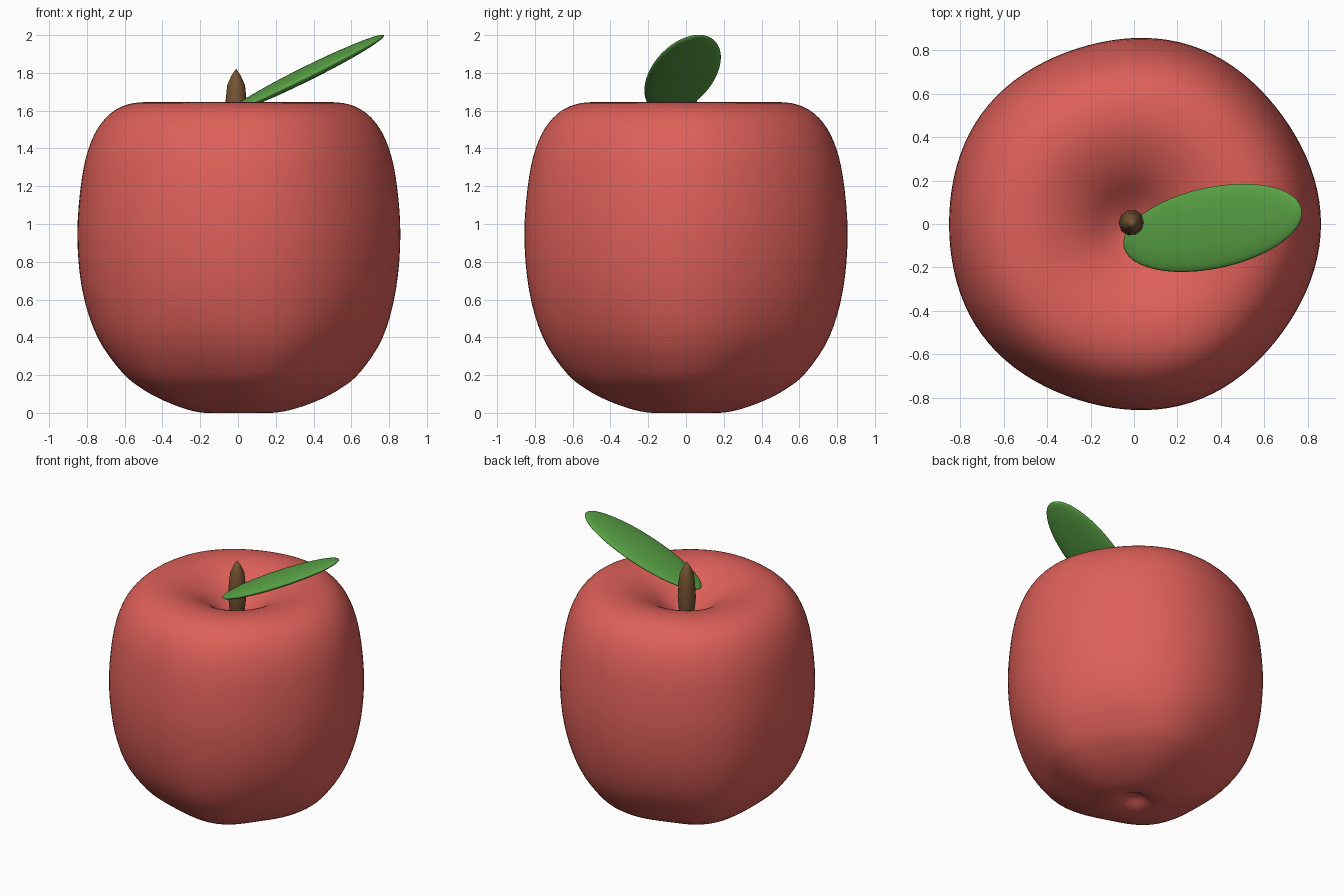
import bpy, bmesh, math
from mathutils import Vector, Matrix

if "Cube" in bpy.data.objects:
    bpy.data.objects.remove(bpy.data.objects["Cube"])


def material(name, rgb):
    m = bpy.data.materials.new(name)
    m.diffuse_color = (*rgb, 1)
    m.use_nodes = True
    m.node_tree.nodes["Principled BSDF"].inputs["Base Color"].default_value = m.diffuse_color
    return m


def finish(bm, name, mat):
    bmesh.ops.recalc_face_normals(bm, faces=bm.faces)
    for f in bm.faces:
        f.smooth = True
    mesh = bpy.data.meshes.new(name)
    bm.to_mesh(mesh)
    bm.free()
    mesh.materials.append(mat)
    ob = bpy.data.objects.new(name, mesh)
    bpy.context.collection.objects.link(ob)
    return ob


def smooth_profile(pts, steps):
    """Catmull-Rom curve through (radius, height) points."""
    p = [Vector(q) for q in pts]
    p = [2 * p[0] - p[1]] + p + [2 * p[-1] - p[-2]]
    out = []
    for a, b, c, d in zip(p, p[1:], p[2:], p[3:]):
        for i in range(steps):
            t = i / steps
            out.append(0.5 * (2 * b + (c - a) * t + (2 * a - 5 * b + 4 * c - d) * t * t
                              + (3 * b - a - 3 * c + d) * t ** 3))
    return out + [p[-2]]


def lathe(profile, sides, shape=lambda r, z, a: (r, z)):
    """Revolve a profile whose first and last points lie on the axis."""
    bm = bmesh.new()
    first = bm.verts.new((0, 0, profile[0][1]))
    last = bm.verts.new((0, 0, profile[-1][1]))
    rings = []
    for r, z in profile[1:-1]:
        ring = []
        for i in range(sides):
            a = 2 * math.pi * i / sides
            rr, zz = shape(r, z, a)
            ring.append(bm.verts.new((rr * math.cos(a), rr * math.sin(a), zz)))
        rings.append(ring)
    for i in range(sides):
        j = (i + 1) % sides
        bm.faces.new((first, rings[0][j], rings[0][i]))
        bm.faces.new((last, rings[-1][i], rings[-1][j]))
        for lo, hi in zip(rings, rings[1:]):
            bm.faces.new((lo[i], lo[j], hi[j], hi[i]))
    return bm


red = material("apple_red", (0.73, 0.116, 0.1))
green = material("leaf_green", (0.10, 0.36, 0.06))
brown = material("stem_brown", (0.18, 0.088, 0.032))


# Fruit: revolved profile with five soft lobes, strongest near the base
def lobes(r, z, a):
    low = max(0.0, 1 - z / 0.8) ** 2
    ring = min(1.0, r / 0.3)
    return r * (1 + math.cos(5 * a) * (0.009 + 0.04 * low * ring)), z


fruit_profile = [(0, 0.05), (0.04, 0.045), (0.1, 0.012), (0.17, 0), (0.27, 0.016),
                 (0.40, 0.062), (0.52, 0.125), (0.63, 0.215), (0.755, 0.4), (0.83, 0.65),
                 (0.855, 0.95), (0.83, 1.25), (0.78, 1.44), (0.705, 1.56), (0.61, 1.625),
                 (0.5, 1.645), (0.4, 1.633), (0.3, 1.595), (0.21, 1.54), (0.12, 1.465),
                 (0.05, 1.42), (0, 1.41)]
fruit = finish(lathe(smooth_profile(fruit_profile, 4), 100, lobes), "fruit", red)
fruit.location.x = -0.003

# Stem: stubby tapered stick with a pointed tip
stem_profile = [(0, 1.37), (0.035, 1.38), (0.052, 1.46), (0.061, 1.56), (0.056, 1.65),
                (0.047, 1.735), (0.025, 1.785), (0, 1.822)]
stem = finish(lathe(stem_profile, 10), "stem", brown)
stem.location = (-0.01, 0.005, 0)

# Leaf: thin ellipsoid, tilted up and turned slightly
bm = bmesh.new()
bmesh.ops.create_uvsphere(bm, u_segments=48, v_segments=24, radius=1)
turn = Matrix.Rotation(math.radians(12), 4, 'Z') @ Matrix.Rotation(math.radians(-26), 4, 'Y')
bm.transform(Matrix.Translation((0.362, -0.018, 1.795)) @ turn
             @ Matrix.Diagonal((0.466, 0.187, 0.035, 1)))
finish(bm, "leaf", green)
